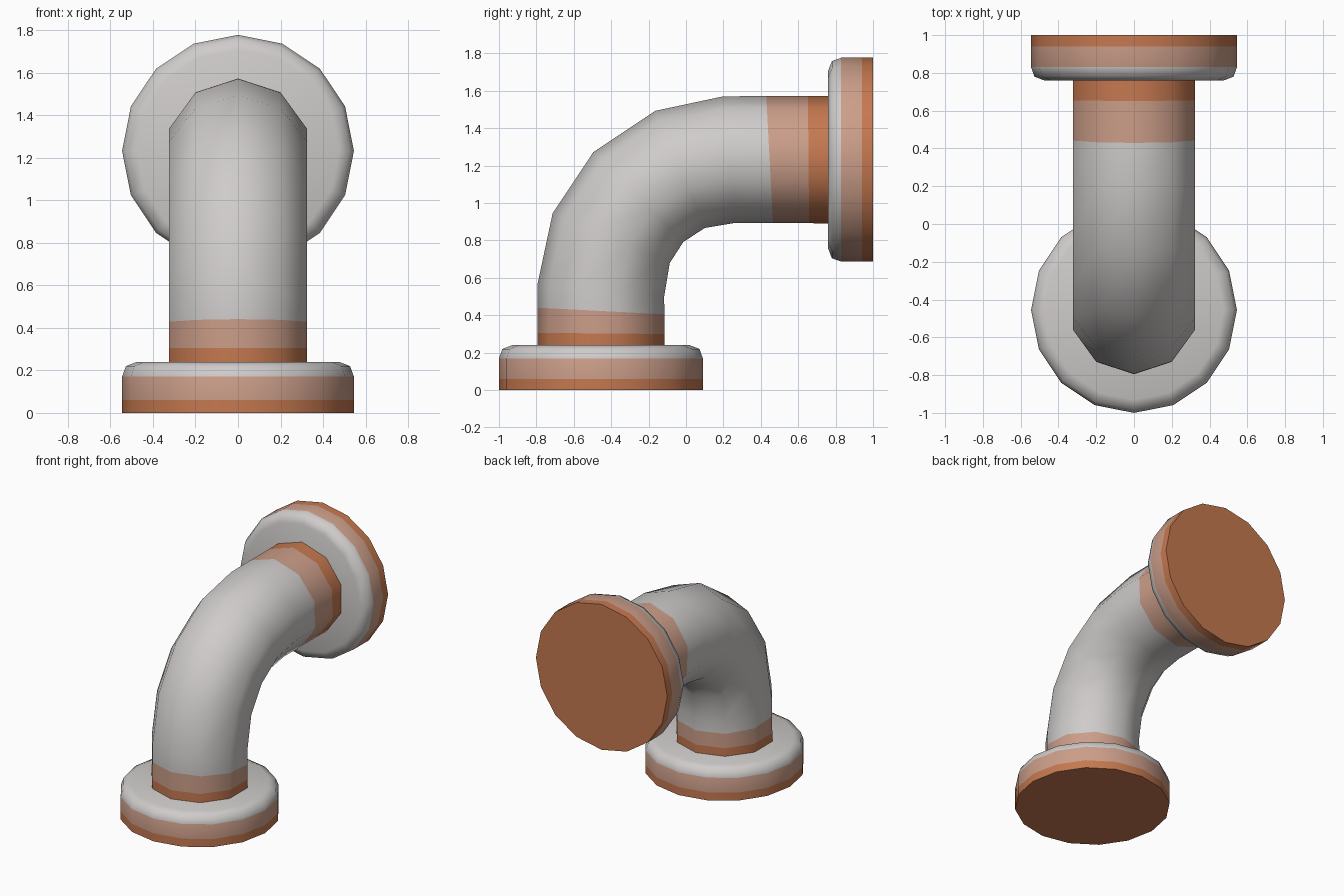
import bpy, bmesh
from math import sin, cos, radians, pi
from mathutils import Vector

cube = bpy.data.objects.get("Cube")
if cube:
    bpy.data.objects.remove(cube, do_unlink=True)


def material(name, rgb):
    m = bpy.data.materials.new(name)
    m.use_nodes = True
    m.diffuse_color = (*rgb, 1)
    bsdf = m.node_tree.nodes["Principled BSDF"]
    bsdf.inputs["Base Color"].default_value = (*rgb, 1)
    bsdf.inputs["Roughness"].default_value = 0.7
    return m


PALETTE = [material("light_grey", (0.62, 0.60, 0.59)),
           material("pale_copper", (0.60, 0.34, 0.25)),
           material("copper", (0.56, 0.19, 0.08))]
GREY, PALE, COPPER = range(3)


def loft(name, sides, rings, bands, caps=None):
    """Skin rings of (y, z, radius, tilt); one colour index per band."""
    bm = bmesh.new()
    loops = []
    for y, z, r, tilt in rings:
        t = radians(tilt)
        outward = Vector((0, -cos(t), sin(t)))
        loops.append([bm.verts.new(Vector((0, y, z)) + r * (
            Vector((sin(a), 0, 0)) + cos(a) * outward))
            for a in (2 * pi * i / sides for i in range(sides))])
    for low, high, colour in zip(loops, loops[1:], bands):
        for i in range(sides):
            j = (i + 1) % sides
            bm.faces.new((low[i], low[j], high[j], high[i])).material_index = colour
    if caps:
        for loop, colour in zip((loops[0], loops[-1]), caps):
            bm.faces.new(loop).material_index = colour
    bmesh.ops.recalc_face_normals(bm, faces=bm.faces)
    mesh = bpy.data.meshes.new(name)
    bm.to_mesh(mesh)
    bm.free()
    for m in PALETTE:
        mesh.materials.append(m)
    obj = bpy.data.objects.new(name, mesh)
    bpy.context.collection.objects.link(obj)
    bpy.ops.object.select_all(action="DESELECT")
    obj.select_set(True)
    bpy.context.view_layer.objects.active = obj
    bpy.ops.object.shade_smooth_by_angle(angle=radians(50))
    return obj


AXIS_Y, AXIS_Z = -0.455, 1.232

# Flanges: (distance from outer end, radius), with a rounded inner rim
profile = [(0, 0.545), (0.06, 0.545), (0.17, 0.545), (0.22, 0.527), (0.24, 0.475)]
flange_bands = [COPPER, PALE, GREY, GREY]
loft("bottom_flange", 16, [(AXIS_Y, d, r, 0) for d, r in profile],
     flange_bands, (COPPER, GREY))
loft("back_flange", 16, [(1 - d, AXIS_Z, r, 90) for d, r in profile],
     flange_bands, (COPPER, GREY))

# Elbow pipe: straight painted ends joined by a quarter bend
R = 0.34
path = [(AXIS_Y, 0.235, R, 0), (AXIS_Y, 0.303, R, 0.5), (AXIS_Y, 0.423, R, 3),
        (AXIS_Y, 0.535, R, 6), (-0.40, 0.812, R, 23), (-0.255, 1.032, R, 45),
        (-0.032, 1.18, R, 67), (0.23, AXIS_Z, R, 85), (0.447, AXIS_Z, R, 87),
        (0.655, AXIS_Z, R, 89.5), (0.765, AXIS_Z, R, 90)]
loft("elbow_pipe", 10, path, [COPPER, PALE] + [GREY] * 6 + [PALE, COPPER])
